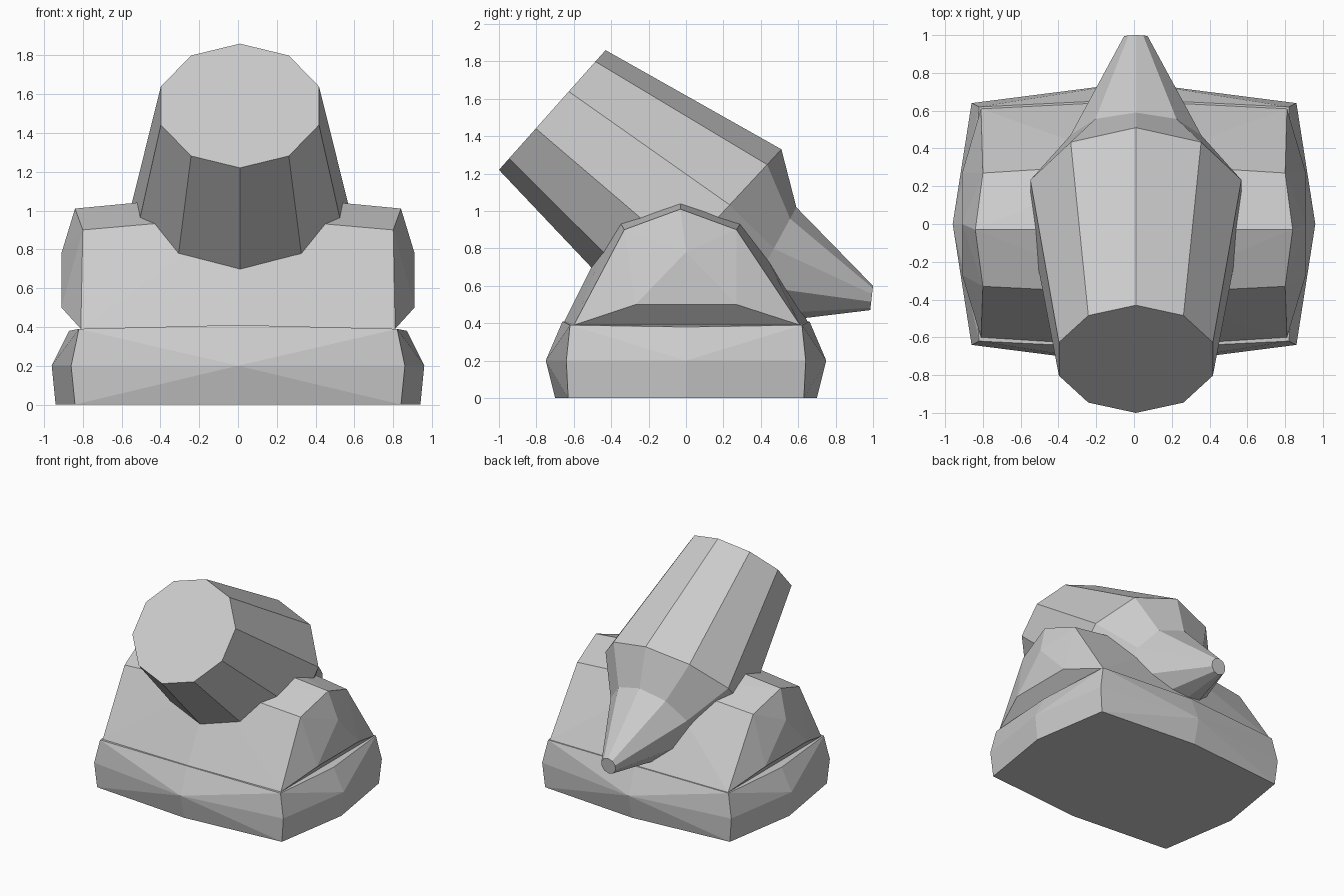
import bpy, bmesh, math
from mathutils import Vector

if "Cube" in bpy.data.objects:
    bpy.data.objects.remove(bpy.data.objects["Cube"])


def finish(bm, name):
    bmesh.ops.recalc_face_normals(bm, faces=bm.faces)
    mesh = bpy.data.meshes.new(name)
    bm.to_mesh(mesh)
    bm.free()
    obj = bpy.data.objects.new(name, mesh)
    bpy.context.collection.objects.link(obj)
    return obj


def hull(name, points):
    """Convex solid around points, mirrored across x = 0."""
    bm = bmesh.new()
    for x, y, z in points:
        bm.verts.new((x, y, z))
        if x:
            bm.verts.new((-x, y, z))
    res = bmesh.ops.convex_hull(bm, input=bm.verts)
    loose = {g for g in res["geom_interior"] + res["geom_unused"]
             if isinstance(g, bmesh.types.BMVert)}
    bmesh.ops.delete(bm, geom=list(loose), context='VERTS')
    bmesh.ops.dissolve_limit(bm, angle_limit=math.radians(1),
                             verts=bm.verts, edges=bm.edges)
    return finish(bm, name)


def loft(name, rings, sides=10, x0=0.01):
    """Join tilted rings given as (top y, top z, bottom y, bottom z)."""
    bm = bmesh.new()
    loops = []
    for ty, tz, by, bz in rings:
        top, low = Vector((x0, ty, tz)), Vector((x0, by, bz))
        mid, up = (top + low) / 2, (top - low) / 2
        side = Vector((up.length, 0, 0))
        loops.append([bm.verts.new(mid + up * math.cos(a) + side * math.sin(a))
                      for a in (2 * math.pi * i / sides for i in range(sides))])
    for a, b in zip(loops, loops[1:]):
        for i in range(sides):
            j = (i + 1) % sides
            bm.faces.new((a[i], a[j], b[j], b[i]))
    bm.faces.new(loops[0])
    bm.faces.new(loops[-1])
    return finish(bm, name)


# Flared slab: per level, side-mid x, corner x, corner y, front-mid y, heights
plinth = []
for sx, cx, cy, fy, zs, zc, zf in (
        (0.94, 0.84, 0.63, 0.70, 0, 0, 0),
        (0.96, 0.86, 0.64, 0.75, 0.2, 0.2, 0.2),
        (0.87, 0.82, 0.62, 0.66, 0.38, 0.39, 0.41)):
    plinth.append((sx, 0, zs))
    for s in (-1, 1):
        plinth += [(cx, s * cy, zc), (0, s * fy, zf)]
hull("base_slab", plinth)

# Cradle: end profile, larger middle profile, faceted side bosses
ends = [(0.81, -0.60, 0.39), (0.80, -0.33, 0.90), (0.84, -0.03, 1.01),
        (0.80, 0.27, 0.90), (0.81, 0.61, 0.39)]
middle = [(0, -0.65, 0.41), (0, -0.37, 0.97), (0, -0.03, 1.09),
          (0, 0.32, 0.98), (0, 0.65, 0.41)]
boss = [(0.91, 0, 0.78), (0.91, -0.27, 0.50), (0.91, 0.27, 0.50)]
hull("cradle", ends + middle + boss)

# Barrel: muzzle, wide rear, shoulder, small tail tip
loft("barrel", [(-0.43, 1.86, -1.00, 1.22),
                (0.51, 1.33, -0.29, 0.47),
                (0.59, 1.02, 0.24, 0.38),
                (1.00, 0.60, 0.985, 0.47)])
